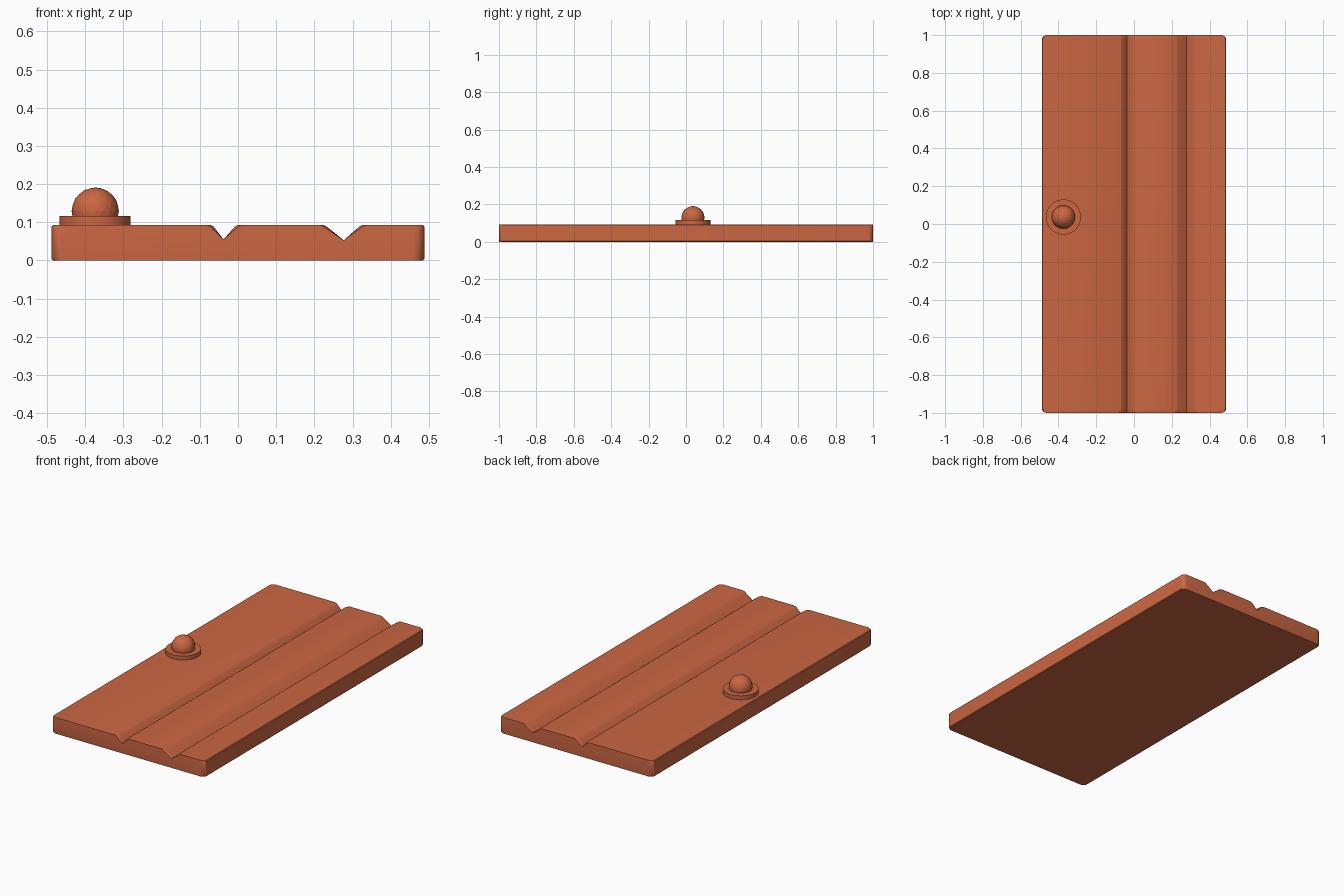
import bpy, bmesh, math

if "Cube" in bpy.data.objects:
    bpy.data.objects.remove(bpy.data.objects["Cube"])

mat = bpy.data.materials.new("terracotta")
mat.diffuse_color = (0.60, 0.135, 0.055, 1)
mat.use_nodes = True
mat.node_tree.nodes["Principled BSDF"].inputs["Base Color"].default_value = mat.diffuse_color

TOP = 0.093          # slab thickness
HALF = 0.488         # half width
GROOVES = [(-0.068, -0.038, -0.004, 0.055), (0.228, 0.277, 0.322, 0.053)]  # left, bottom, right, depth z
CORNER = 0.025       # plan corner radius
EDGE = 0.004         # small top and bottom edge chamfer


def section(d):
    """Slab outline in x/z; d pulls the sides in and widens the grooves."""
    h = HALF - d
    pts = [(-h + EDGE, 0), (-h, EDGE), (-h, TOP - EDGE), (-h + EDGE, TOP)]
    for left, mid, right, z in GROOVES:
        f = d * 0.4
        pts += [(left - f - EDGE, TOP), (left - f + EDGE, TOP - EDGE), (mid, z),
                (right + f - EDGE, TOP - EDGE), (right + f + EDGE, TOP)]
    return pts + [(h - EDGE, TOP), (h, TOP - EDGE), (h, EDGE), (h - EDGE, 0)]


def finish(obj, name):
    obj.name = name
    obj.data.materials.append(mat)
    return obj


# Door slab: lofted sections with rounded ends
steps = 4
ends = []
for i in range(steps + 1):
    a = math.pi / 2 * i / steps
    ends.append((1 - CORNER * (1 - math.sin(a)), CORNER * (1 - math.cos(a))))
stations = [(-y, d) for y, d in reversed(ends)] + ends
bm = bmesh.new()
loops = [[bm.verts.new((x, y, z)) for x, z in section(d)] for y, d in stations]
n = len(loops[0])
for a, b in zip(loops, loops[1:]):
    for i in range(n):
        j = (i + 1) % n
        bm.faces.new((a[i], a[j], b[j], b[i]))
bm.faces.new(loops[0])
bm.faces.new(loops[-1])
bmesh.ops.recalc_face_normals(bm, faces=bm.faces)
mesh = bpy.data.meshes.new("door_slab")
bm.to_mesh(mesh)
bm.free()
slab = bpy.data.objects.new("door_slab", mesh)
bpy.context.collection.objects.link(slab)
finish(slab, "door_slab")
bpy.context.view_layer.objects.active = slab
slab.select_set(True)
bpy.ops.object.shade_smooth_by_angle(angle=math.radians(30))

# Knob plate
KX, KY = -0.374, 0.037
bpy.ops.mesh.primitive_cylinder_add(vertices=32, radius=0.093, depth=0.03,
                                    location=(KX, KY, 0.101))
finish(bpy.context.object, "knob_plate")
bpy.ops.object.shade_smooth_by_angle(angle=math.radians(30))

# Faceted round knob
bpy.ops.mesh.primitive_ico_sphere_add(subdivisions=3, radius=0.062,
                                      location=(KX, KY, 0.129))
finish(bpy.context.object, "knob")
